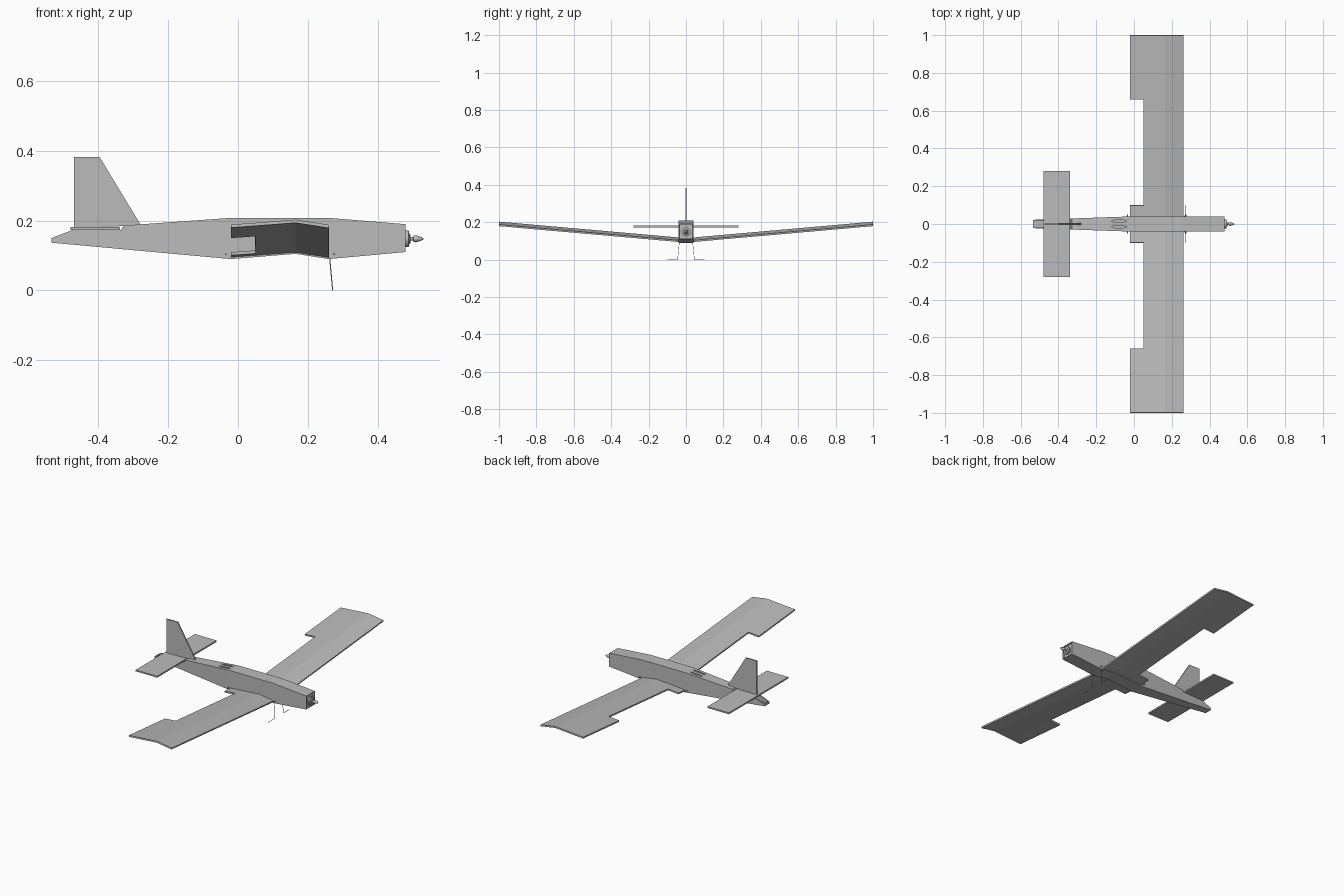
import bpy, bmesh, math
from mathutils import Matrix

if "Cube" in bpy.data.objects:
    bpy.data.objects.remove(bpy.data.objects["Cube"], do_unlink=True)

grey = bpy.data.materials.new("light_grey")
grey.use_nodes = True
grey.diffuse_color = (0.5, 0.5, 0.5, 1)
grey.node_tree.nodes["Principled BSDF"].inputs["Base Color"].default_value = (0.5, 0.5, 0.5, 1)


def finish(name, bm):
    """Turn a bmesh into a named grey object."""
    bmesh.ops.recalc_face_normals(bm, faces=bm.faces)
    mesh = bpy.data.meshes.new(name)
    bm.to_mesh(mesh)
    bm.free()
    mesh.materials.append(grey)
    obj = bpy.data.objects.new(name, mesh)
    bpy.context.collection.objects.link(obj)
    return obj


def smooth(obj):
    bpy.ops.object.select_all(action="DESELECT")
    obj.select_set(True)
    bpy.context.view_layer.objects.active = obj
    bpy.ops.object.shade_smooth_by_angle(angle=math.radians(35))


def box(name, x0, x1, half_y, z0, z1):
    bm = bmesh.new()
    m = Matrix.Translation(((x0 + x1) / 2, 0, (z0 + z1) / 2))
    bmesh.ops.create_cube(bm, size=1, matrix=m @ Matrix.Diagonal((x1 - x0, 2 * half_y, z1 - z0, 1)))
    return finish(name, bm)


def lathe(name, profile, z, sides=24):
    """Spin (x, radius) points about a lengthwise axis at height z."""
    bm = bmesh.new()
    rings = []
    for x, r in profile:
        rings.append([bm.verts.new((x, r * math.cos(a), z + r * math.sin(a)))
                      for a in (2 * math.pi * i / sides for i in range(sides))])
    for a, b in zip(rings, rings[1:]):
        for i in range(sides):
            j = (i + 1) % sides
            bm.faces.new((a[i], a[j], b[j], b[i]))
    bm.faces.new(rings[0])
    bm.faces.new(rings[-1])
    obj = finish(name, bm)
    smooth(obj)
    return obj


def solidify(obj, thickness, offset):
    mod = obj.modifiers.new("thickness", "SOLIDIFY")
    mod.thickness = thickness
    mod.offset = offset


# Fuselage: hollow box lofted through (x, bottom, top), open at the nose and tail top
stations = [(-.535, .137, .150), (-.475, .1315, .173), (-.335, .1187, .173),
            (-.328, .118, .186), (-.02, .09, .208), (.165, .105, .208),
            (.26, .09, .208), (.48, .11, .19)]
bm = bmesh.new()
rings = []
for x, lo, hi in stations:
    w = .04 - .018 * max(0, -.02 - x) / .515
    rings.append([bm.verts.new(p) for p in ((x, -w, lo), (x, w, lo), (x, w, hi), (x, -w, hi))])
for n, (a, b) in enumerate(zip(rings, rings[1:])):
    for i in range(4):
        if n == 0 and i == 2:
            continue
        j = (i + 1) % 4
        bm.faces.new((a[i], a[j], b[j], b[i]))
bm.faces.new(rings[0])
fuselage = finish("fuselage", bm)
solidify(fuselage, .005, -1)

# Two long slots in the rear deck
bm = bmesh.new()
for side in (-1, 1):
    m = Matrix.Translation((-.078, side * .015, .2)) @ Matrix.Diagonal((.042, .006, 1, 1))
    bmesh.ops.create_cone(bm, cap_ends=True, segments=20, radius1=1, radius2=1, depth=.04, matrix=m)
cutter = finish("slot_cutter", bm)
cutter.hide_render = True
cutter.hide_viewport = True
cut = fuselage.modifiers.new("slots", "BOOLEAN")
cut.operation = "DIFFERENCE"
cut.solver = "EXACT"
cut.object = cutter

# Wing: bent sheet with dihedral and trailing edge notches
chord = [(-.02, .092), (.05, .097), (.165, .106), (.26, .091)]
span = [-1, -.66, -.1, 0, .1, .66, 1]
bm = bmesh.new()
grid = [[bm.verts.new((x, y, z + .088 * abs(y))) for x, z in chord] for y in span]
for r in range(len(span) - 1):
    for c in range(len(chord) - 1):
        if c == 0 and r in (1, 4):
            continue
        bm.faces.new((grid[r][c], grid[r][c + 1], grid[r + 1][c + 1], grid[r + 1][c]))
bmesh.ops.delete(bm, geom=[v for v in bm.verts if not v.link_faces], context="VERTS")
bm.normal_update()
wing = finish("wing", bm)
if wing.data.polygons[0].normal.z < 0:
    wing.data.flip_normals()
solidify(wing, .009, 1)

# Tail surfaces
box("tailplane", -.48, -.338, .28, .173, .182)
bm = bmesh.new()
bm.faces.new([bm.verts.new((x, 0, z)) for x, z in
              ((-.47, .18), (-.28, .186), (-.28, .19), (-.397, .383), (-.47, .383))])
solidify(finish("fin", bm), .008, 0)

# Nose bulkhead, motor and spinner
box("bulkhead", .462, .47, .036, .11, .19)
lathe("motor", [(.47, .016), (.478, .016), (.48, .024), (.489, .024), (.491, .014),
                (.494, .013), (.494, .005), (.505, .005)], .148)
lathe("spinner", [(.502, .005), (.503, .009), (.51, .010), (.518, .008),
                  (.526, .005), (.532, .001)], .148)

# Wing retaining dowels through the fuselage
for name, x in (("rear_dowel", -.035), ("front_dowel", .275)):
    bm = bmesh.new()
    m = Matrix.Translation((x, 0, .104)) @ Matrix.Rotation(math.pi / 2, 4, "X")
    bmesh.ops.create_cone(bm, cap_ends=True, segments=12, radius1=.003, radius2=.003, depth=.1, matrix=m)
    smooth(finish(name, bm))

# Bent wire landing gear
for name, side in (("left_gear_wire", 1), ("right_gear_wire", -1)):
    curve = bpy.data.curves.new(name, "CURVE")
    curve.dimensions = "3D"
    curve.bevel_depth = .0015
    curve.bevel_resolution = 1
    curve.use_fill_caps = True
    path = [(.262, .02, .094), (.263, .036, .09), (.271, .045, .0015), (.271, .1, .0015)]
    spline = curve.splines.new("POLY")
    spline.points.add(len(path) - 1)
    for point, (x, y, z) in zip(spline.points, path):
        point.co = (x, side * y, z, 1)
    curve.materials.append(grey)
    bpy.context.collection.objects.link(bpy.data.objects.new(name, curve))
